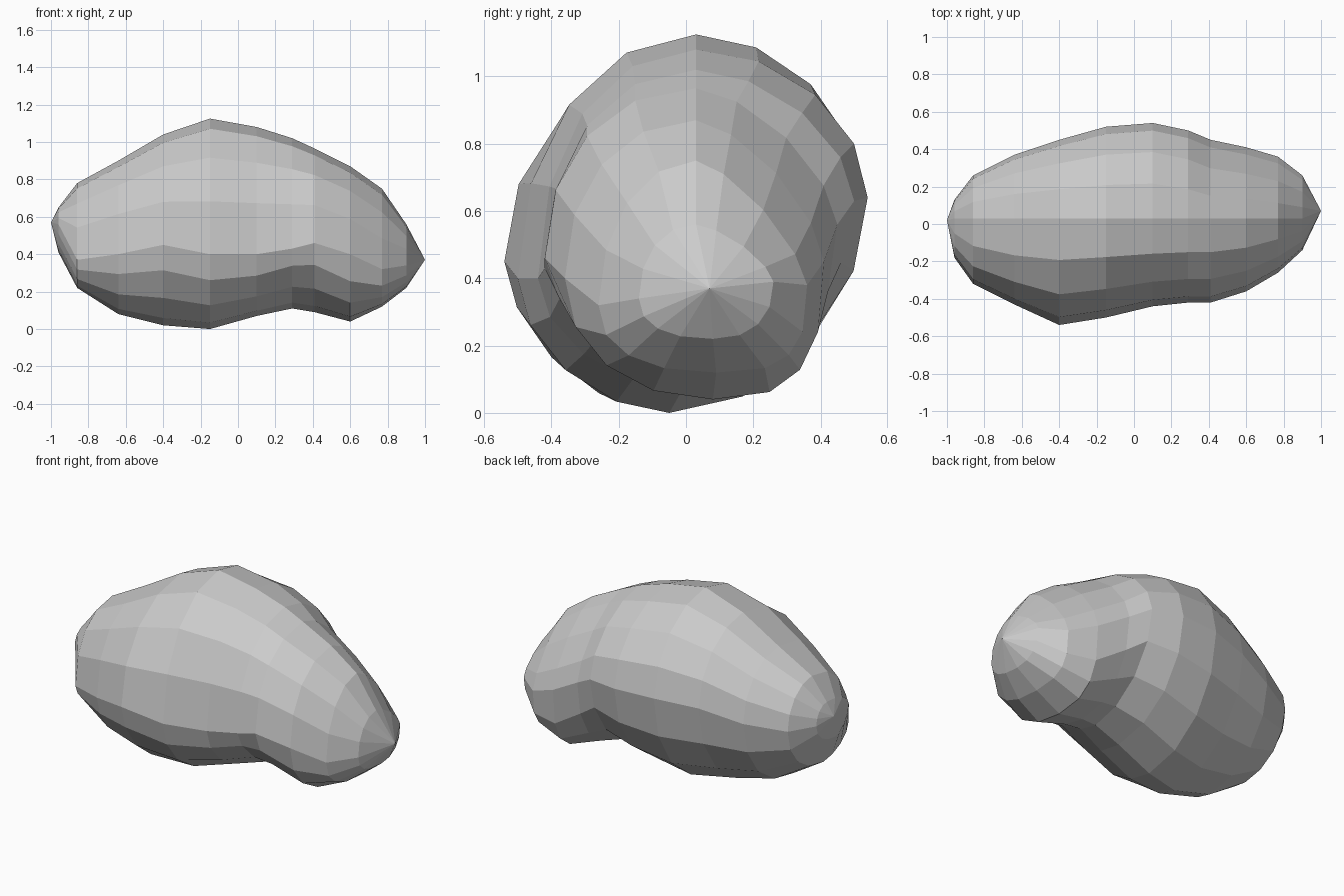
import bpy, bmesh, math

# Lengthwise sections of the boulder:
# x, top z, front(y,z), bottom(y,z), back(y,z),
# hollowness of upper front, lower front, lower back, upper back (1 = elliptic)
SECTIONS = [
    (-0.96, 0.65, -0.18, 0.56, -0.05, 0.41, 0.13, 0.54, 1.0, 1.1, 1.0, 1.0),
    (-0.86, 0.78, -0.32, 0.37, -0.08, 0.22, 0.26, 0.53, 0.9, 1.1, 1.0, 1.0),
    (-0.64, 0.90, -0.43, 0.40, -0.12, 0.08, 0.37, 0.56, 0.88, 1.15, 1.0, 1.0),
    (-0.40, 1.04, -0.54, 0.45, -0.13, 0.02, 0.45, 0.62, 0.98, 1.2, 1.0, 1.03),
    (-0.15, 1.125, -0.50, 0.40, -0.05, 0.00, 0.52, 0.64, 0.98, 1.1, 1.0, 1.05),
    (0.10, 1.08, -0.44, 0.40, -0.01, 0.07, 0.54, 0.64, 0.95, 1.1, 1.0, 1.05),
    (0.29, 1.02, -0.42, 0.43, 0.02, 0.11, 0.50, 0.63, 0.95, 1.3, 1.08, 1.15),
    (0.41, 0.965, -0.42, 0.46, 0.05, 0.09, 0.45, 0.56, 0.95, 1.2, 0.9, 1.3),
    (0.60, 0.87, -0.36, 0.40, 0.08, 0.04, 0.41, 0.45, 0.95, 0.95, 0.7, 1.35),
    (0.77, 0.75, -0.26, 0.32, 0.09, 0.12, 0.36, 0.38, 1.0, 0.85, 0.65, 1.45),
    (0.90, 0.56, -0.14, 0.34, 0.08, 0.22, 0.26, 0.39, 0.95, 0.85, 0.85, 1.4),
]
TIPS = ((-1.0, 0.02, 0.57), (1.0, 0.07, 0.37))
TOP_Y = 0.03
STEPS = 4  # facets per quarter turn


def ring(sec):
    """Closed section through its four extreme points, facet by facet."""
    x, tz, fy, fz, by, bz, ky, kz, p_uf, p_lf, p_lb, p_ub = sec
    top, front, bottom, back = (TOP_Y, tz), (fy, fz), (by, bz), (ky, kz)
    quarters = [  # side point, pole point, starts at pole, hollowness
        (front, top, True, p_uf),
        (front, bottom, False, p_lf),
        (back, bottom, True, p_lb),
        (back, top, False, p_ub),
    ]
    pts = []
    for side, pole, from_pole, p in quarters:
        for i in range(STEPS):
            a = math.pi / 2 * i / STEPS
            if from_pole:
                a = math.pi / 2 - a
            c = max(0.0, math.cos(a)) ** p
            s = max(0.0, math.sin(a)) ** p
            pts.append((x, pole[0] + (side[0] - pole[0]) * c,
                        side[1] + (pole[1] - side[1]) * s))
    return pts


# Boulder: loft the sections and close both ends to a point
bm = bmesh.new()
rings = [[bm.verts.new(p) for p in ring(s)] for s in SECTIONS]
n = STEPS * 4
for a, b in zip(rings, rings[1:]):
    for i in range(n):
        j = (i + 1) % n
        bm.faces.new((a[i], a[j], b[j], b[i]))
for end, tip in zip((rings[0], rings[-1]), TIPS):
    v = bm.verts.new(tip)
    for i in range(n):
        bm.faces.new((end[i], end[(i + 1) % n], v))
bmesh.ops.recalc_face_normals(bm, faces=bm.faces)

mesh = bpy.data.meshes.new("boulder")
bm.to_mesh(mesh)
bm.free()
boulder = bpy.data.objects.new("boulder", mesh)
bpy.context.collection.objects.link(boulder)
